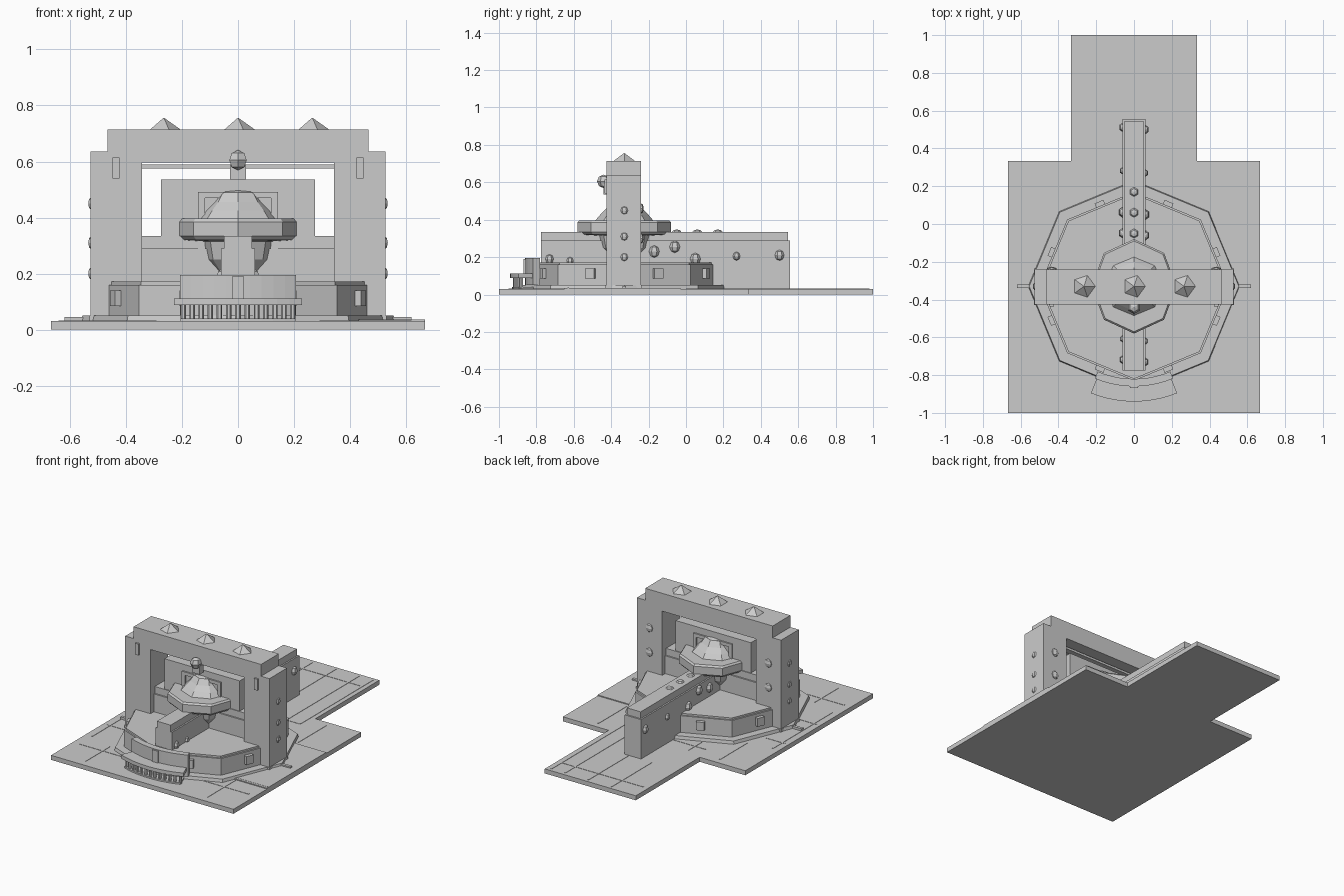
import bpy, bmesh, math, random
from mathutils import Vector

if "Cube" in bpy.data.objects:
    bpy.data.objects.remove(bpy.data.objects["Cube"])

random.seed(4)
CY = -0.33  # centre of the round platform


def finish(name, bm):
    bmesh.ops.recalc_face_normals(bm, faces=bm.faces)
    me = bpy.data.meshes.new(name)
    bm.to_mesh(me)
    bm.free()
    ob = bpy.data.objects.new(name, me)
    bpy.context.collection.objects.link(ob)
    return ob


def box(name, x0, x1, y0, y1, z0, z1):
    bm = bmesh.new()
    bmesh.ops.create_cube(bm, size=1)
    for v in bm.verts:
        v.co = ((x0 + x1) / 2 + v.co.x * (x1 - x0), (y0 + y1) / 2 + v.co.y * (y1 - y0),
                (z0 + z1) / 2 + v.co.z * (z1 - z0))
    return finish(name, bm)


def prism(name, pts, z0, z1):
    bm = bmesh.new()
    f = bm.faces.new([bm.verts.new((x, y, z0)) for x, y in pts])
    r = bmesh.ops.extrude_face_region(bm, geom=[f])
    for v in r["geom"]:
        if isinstance(v, bmesh.types.BMVert):
            v.co.z = z1
    return finish(name, bm)


def lathe(name, profile, n, centre, sx=1.0):
    bm = bmesh.new()
    rings = []
    for r, z in profile:
        rings.append([bm.verts.new((centre[0] + r * sx * math.cos(i * math.tau / n),
                                    centre[1] + r * math.sin(i * math.tau / n), z)) for i in range(n)])
    for a, b in zip(rings, rings[1:]):
        for i in range(n):
            j = (i + 1) % n
            bm.faces.new((a[i], a[j], b[j], b[i]))
    bm.faces.new(rings[0])
    bm.faces.new(rings[-1])
    return finish(name, bm)


def sector(name, r0, r1, half, z0, z1, n=10):
    ang = [math.radians(-90 - half + 2 * half * i / n) for i in range(n + 1)]
    pts = [(r1 * math.cos(a), CY + r1 * math.sin(a)) for a in ang]
    pts += [(r0 * math.cos(a), CY + r0 * math.sin(a)) for a in reversed(ang)]
    return prism(name, pts, z0, z1)


def stud(name, loc, r, stretch=(1, 1, 1)):
    bm = bmesh.new()
    bmesh.ops.create_uvsphere(bm, u_segments=6, v_segments=4, radius=r)
    for v in bm.verts:
        v.co = Vector(loc) + Vector((v.co.x * stretch[0], v.co.y * stretch[1], v.co.z * stretch[2]))
    return finish(name, bm)


# T-shaped paved ground slab with thin paving seams
prism("ground_slab", [(-.667, -1), (.667, -1), (.667, .333), (.333, .333), (.333, 1),
                      (-.333, 1), (-.333, .333), (-.667, .333)], 0, .03)
box("raised_paving", .43, .667, -.65, -.03, .03, .036)
for x, y0, y1 in [(-.45, -.95, -.7), (-.45, .0, .29), (.44, -.95, -.65), (.44, .0, .29), (-.14, .56, .98),
                  (.03, .56, .98), (.2, .22, .98), (.3, .22, .98), (-.22, .15, .29), (-.62, -.64, -.02)]:
    box("paving_seam", x - .004, x + .004, y0, y1, .028, .032)
for y, x0, x1 in [(-.77, -.62, -.25), (-.77, .25, .62), (.22, -.3, .3), (.87, -.3, .3),
                  (-.12, -.64, -.5), (-.45, -.64, -.5), (-.63, .42, .66)]:
    box("paving_seam", x0, x1, y - .004, y + .004, .028, .037 if x0 == .42 else .032)
for s in (-1, 1):
    box("side_peg", min(s * .53, s * .62), max(s * .53, s * .62), -.34, -.32, .03, .045)

# Octagonal platform with step, drum and rim
lathe("platform_step", [(.56, .03), (.555, .05)], 8, (0, CY))
lathe("platform_drum", [(.5, .05), (.5, .16), (.49, .16), (.49, .172)], 8, (0, CY))
for i in range(8):
    a = math.radians(22.5 + 45 * i)
    ob = box("drum_block", -.02, .02, -.025, .025, .085, .14)
    ob.location = (.465 * math.cos(a), CY + .465 * math.sin(a), 0)
    ob.rotation_euler.z = a

# Long wall with cap, and the cross wall under the arch
box("long_wall", -.06, .06, -.775, .555, .03, .29)
box("long_wall_cap", -.05, .05, -.775, .545, .29, .335)
box("cross_wall", -.4, .4, -.39, -.27, .03, .29)
box("cross_wall_cap", -.4, .4, -.38, -.28, .29, .335)
for y, z, r in [(-.73, .19, .022), (-.62, .18, .018), (-.17, .23, .028), (-.06, .255, .028),
                (.05, .19, .028), (.27, .205, .02), (.5, .21, .025)]:
    for s in (-1, 1):
        stud("wall_stud", (s * .06, y + (.012 if s < 0 else 0), z), r, (.8, 1, 1.15))
for y in (-.05, .06, .17):
    stud("wall_top_stud", (0, y, .335), .025, (1, 1, .5))

# Arch: pillars, lintel, inner beam, plaques and studs
for s in (-1, 1):
    x0, x1 = sorted((s * .527, s * .342))
    box("arch_pillar", x0, x1, -.425, -.24, .03, .636)
    box("front_plaque", s * .435 - .012, s * .435 + .012, -.437, -.42, .54, .615)
    for z in (.2, .31, .45):
        stud("pillar_side_stud", (s * .525, -.33, z), .022, (.5, 1, 1))
    for z in (.3, .46):
        stud("pillar_back_stud", (s * .435, -.24, z), .028, (1, .5, 1))
    box("pillar_foot", min(s * .53, s * .33), max(s * .53, s * .33), -.43, -.235, .03, .05)
box("arch_lintel", -.466, .466, -.425, -.24, .596, .714)
box("inner_beam", -.342, .342, -.35, -.31, .575, .59)
for x in (-.265, 0, .265):
    lathe("lintel_spike", [(.066, .71), (.001, .756)], 5, (x, -.33))
stud("keystone_ball", (0, -.44, .605), .036)
box("keystone_post", -.028, .028, -.44, -.40, .535, .59)

# Upright panel behind the basin with a raised frame
box("back_panel", -.275, .275, -.375, -.285, .17, .535)
for y0, y1 in ((-.385, -.374), (-.286, -.275)):
    for s in (-1, 1):
        box("panel_frame_side", s * .13 - .012, s * .13 + .012, y0, y1, .2, .49)
    box("panel_frame_top", -.142, .142, y0, y1, .47, .492)

# Octagonal basin on a bulging stem with a domed top
lathe("basin", [(.07, .17), (.09, .2), (.14, .25), (.155, .315), (.235, .32), (.25, .335),
                (.25, .385), (.24, .396), (.15, .396)], 8, (0, CY), .9)
lathe("basin_dome", [(.16, .39), (.13, .425), (.1, .455), (.075, .49), (.03, .5)], 8, (0, CY))

# Curved balcony at the front with balusters
sector("balcony_ledge", .5, .61, 22, .088, .112)
sector("balcony_panel", .49, .53, 23, .05, .195)
sector("balcony_foot", .5, .6, 20, .03, .04)
for i in range(13):
    a = math.radians(-90 - 19.5 + 39 * i / 12)
    lathe("baluster", [(.01, .03), (.01, .09)], 6, (.585 * math.cos(a), CY + .585 * math.sin(a)))
box("balcony_centre_block", -.022, .022, -.868, -.83, .112, .19)
